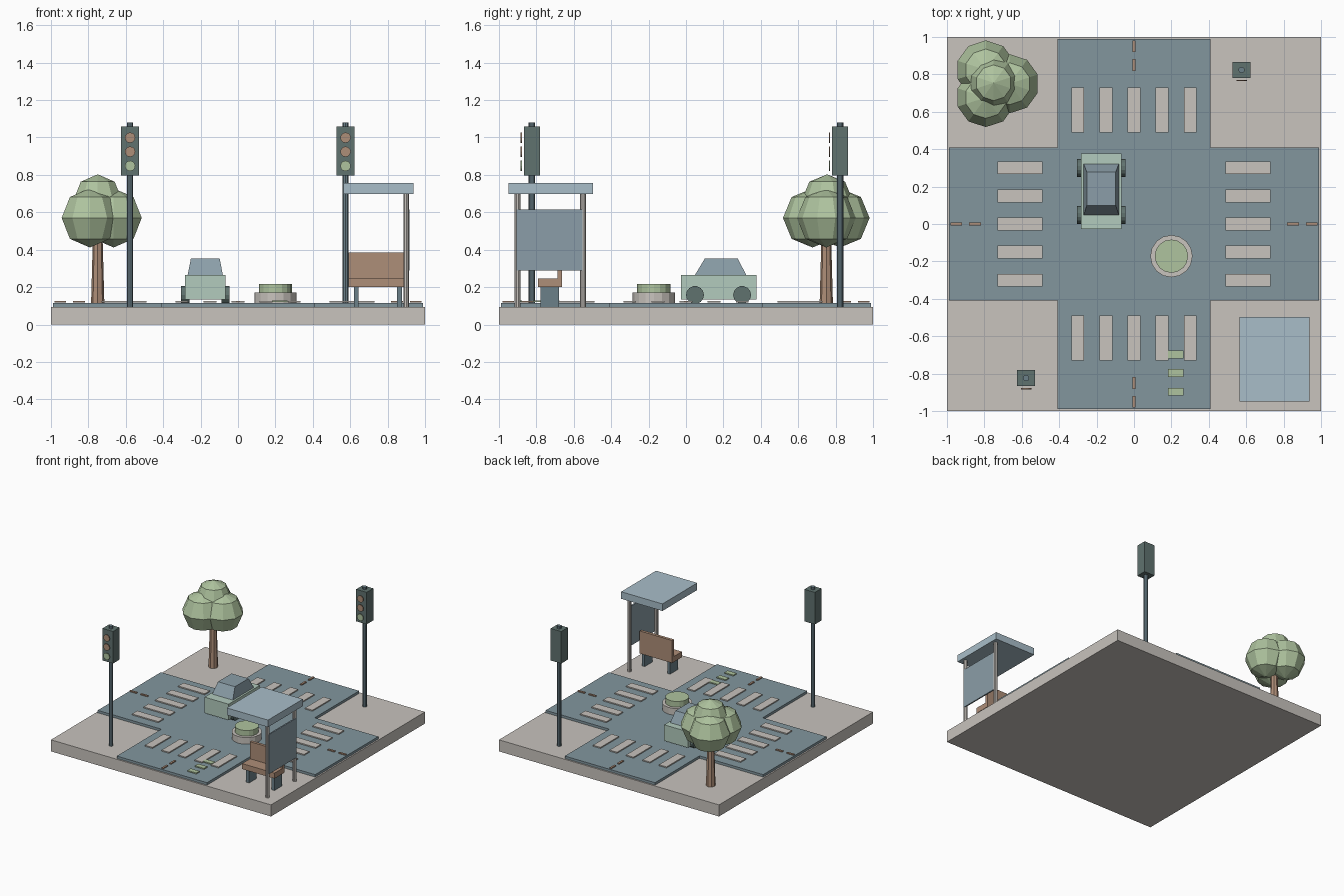
import bpy, bmesh, math
from mathutils import Matrix, Vector

if "Cube" in bpy.data.objects:
    bpy.data.objects.remove(bpy.data.objects["Cube"])


def material(name, hexcode):
    rgb = [int(hexcode[i:i + 2], 16) / 255 for i in (0, 2, 4)]
    lin = [c / 12.92 if c <= 0.04045 else ((c + 0.055) / 1.055) ** 2.4 for c in rgb]
    m = bpy.data.materials.new(name)
    m.diffuse_color = (*lin, 1)
    m.use_nodes = True
    m.node_tree.nodes["Principled BSDF"].inputs["Base Color"].default_value = m.diffuse_color
    return m


PAVING = material("paving_grey", "c8c3bd")
ROAD = material("road_blue_grey", "82969e")
ROOF = material("pale_blue", "a9bec9")
LEAF = material("leaf_green", "afc49f")
BROWN = material("warm_brown", "ae8e78")
MINT = material("mint", "b2cbbd")
DARK = material("dark_slate", "60726f")
STEEL = material("steel_slate", "6b8089")
GLASS = material("window_glass", "8b9ea8")


def finish(name, bm, mat):
    bmesh.ops.recalc_face_normals(bm, faces=bm.faces)
    me = bpy.data.meshes.new(name)
    bm.to_mesh(me)
    bm.free()
    me.materials.append(mat)
    ob = bpy.data.objects.new(name, me)
    bpy.context.collection.objects.link(ob)
    return ob


def box(name, x, y, z, mat):
    """Box from (min, max) pairs."""
    bm = bmesh.new()
    bmesh.ops.create_cube(bm, size=1)
    for v in bm.verts:
        v.co = Vector([(a + b) / 2 + c * (b - a) for (a, b), c in zip((x, y, z), v.co)])
    return finish(name, bm, mat)


def cylinder(name, centre, r, depth, mat, axis="Z", sides=16, r2=None):
    bm = bmesh.new()
    rot = {"Z": Matrix(), "X": Matrix.Rotation(math.pi / 2, 4, "Y"),
           "Y": Matrix.Rotation(math.pi / 2, 4, "X")}[axis]
    bmesh.ops.create_cone(bm, cap_ends=True, segments=sides, radius1=r,
                          radius2=r if r2 is None else r2, depth=depth,
                          matrix=Matrix.Translation(centre) @ rot)
    return finish(name, bm, mat)


def ball(name, centre, r, mat):
    bm = bmesh.new()
    bmesh.ops.create_uvsphere(bm, u_segments=10, v_segments=4, radius=r,
                              matrix=Matrix.Translation(centre))
    return finish(name, bm, mat)


# Ground slab and cross-shaped road
box("ground_slab", (-1, 1), (-1, 1), (0, 0.095), PAVING)
w, e = 0.41, 0.988
bm = bmesh.new()
outline = []
for q in range(4):
    for px, py in ((e, -w), (e, w), (w, w)):
        for _ in range(q):
            px, py = -py, px
        outline.append(bm.verts.new((px, py, 0.094)))
face = bm.faces.new(outline)
ext = bmesh.ops.extrude_face_region(bm, geom=[face])
for v in ext["geom"]:
    if isinstance(v, bmesh.types.BMVert):
        v.co.z = 0.115
finish("road", bm, ROAD)

# Crossing stripes and lane dashes on all four arms
for s in (-1, 1):
    near, far = sorted((s * 0.49, s * 0.73))
    for i in range(-2, 3):
        side = (i * 0.15 - 0.034, i * 0.15 + 0.034)
        box("crossing_stripe", side, (near, far), (0.117, 0.126), PAVING)
        box("crossing_stripe", (near, far), side, (0.117, 0.126), PAVING)
    for d in (0.85, 0.95):
        run = (s * d - 0.031, s * d + 0.031)
        box("lane_dash", (-0.008, 0.008), run, (0.117, 0.125), BROWN)
        box("lane_dash", run, (-0.008, 0.008), (0.117, 0.125), BROWN)

# Green lane marks
for y in (-0.697, -0.797, -0.897):
    box("green_lane_mark", (0.183, 0.264), (y - 0.021, y + 0.021), (0.12, 0.129), LEAF)

# Planted island
cylinder("island_kerb", (0.2, -0.172, 0.142), 0.113, 0.056, PAVING)
cylinder("island_planting", (0.2, -0.172, 0.193), 0.089, 0.048, LEAF)

# Car
cx = -0.175
box("car_body", (cx - 0.109, cx + 0.109), (-0.028, 0.378), (0.135, 0.266), MINT)
cabin = box("car_cabin", (cx - 0.094, cx + 0.094), (0.048, 0.322), (0.265, 0.352), GLASS)
for v in cabin.data.vertices:
    if v.co.z > 0.3:
        v.co.x = cx + (v.co.x - cx) * 0.82
        v.co.y = 0.1 if v.co.y < 0.18 else 0.277
for x in (cx - 0.108, cx + 0.108):
    for y in (0.048, 0.3):
        cylinder("car_wheel", (x, y, 0.158), 0.048, 0.045, DARK, "X", 14)

# Tree: tapered trunk, three low crowns and one on top
cylinder("tree_trunk", (-0.75, 0.75, 0.28), 0.036, 0.37, BROWN, sides=8, r2=0.026)
for k in range(3):
    a = k * math.tau / 3
    ball("tree_crown", (-0.75 + 0.085 * math.cos(a), 0.75 + 0.085 * math.sin(a), 0.57),
         0.158, LEAF)
ball("tree_crown_top", (-0.75, 0.755, 0.668), 0.135, LEAF)

# Traffic lights
for x, y in ((-0.577, -0.824), (0.575, 0.824)):
    cylinder("signal_pole", (x, y, 0.587), 0.017, 0.985, STEEL, sides=10)
    box("signal_head", (x - 0.048, x + 0.048), (y - 0.043, y + 0.043), (0.797, 1.06), DARK)
    for z, mat in ((0.848, LEAF), (0.924, BROWN), (0.999, BROWN)):
        cylinder("signal_lamp", (x, y - 0.057, z), 0.028, 0.006, mat, "Y", 12)

# Bus shelter
box("shelter_roof", (0.563, 0.938), (-0.95, -0.498), (0.698, 0.756), ROOF)
for y in (-0.9, -0.55):
    cylinder("shelter_post", (0.9, y, 0.397), 0.016, 0.606, PAVING, sides=10)
box("shelter_panel", (0.906, 0.917), (-0.907, -0.553), (0.29, 0.615), GLASS)

# Bench
box("bench_seat", (0.59, 0.885), (-0.79, -0.663), (0.2, 0.245), BROWN)
box("bench_back", (0.59, 0.885), (-0.687, -0.663), (0.243, 0.385), BROWN)
for x in (0.632, 0.863):
    box("bench_leg", (x - 0.013, x + 0.013), (-0.777, -0.678), (0.094, 0.202), STEEL)
